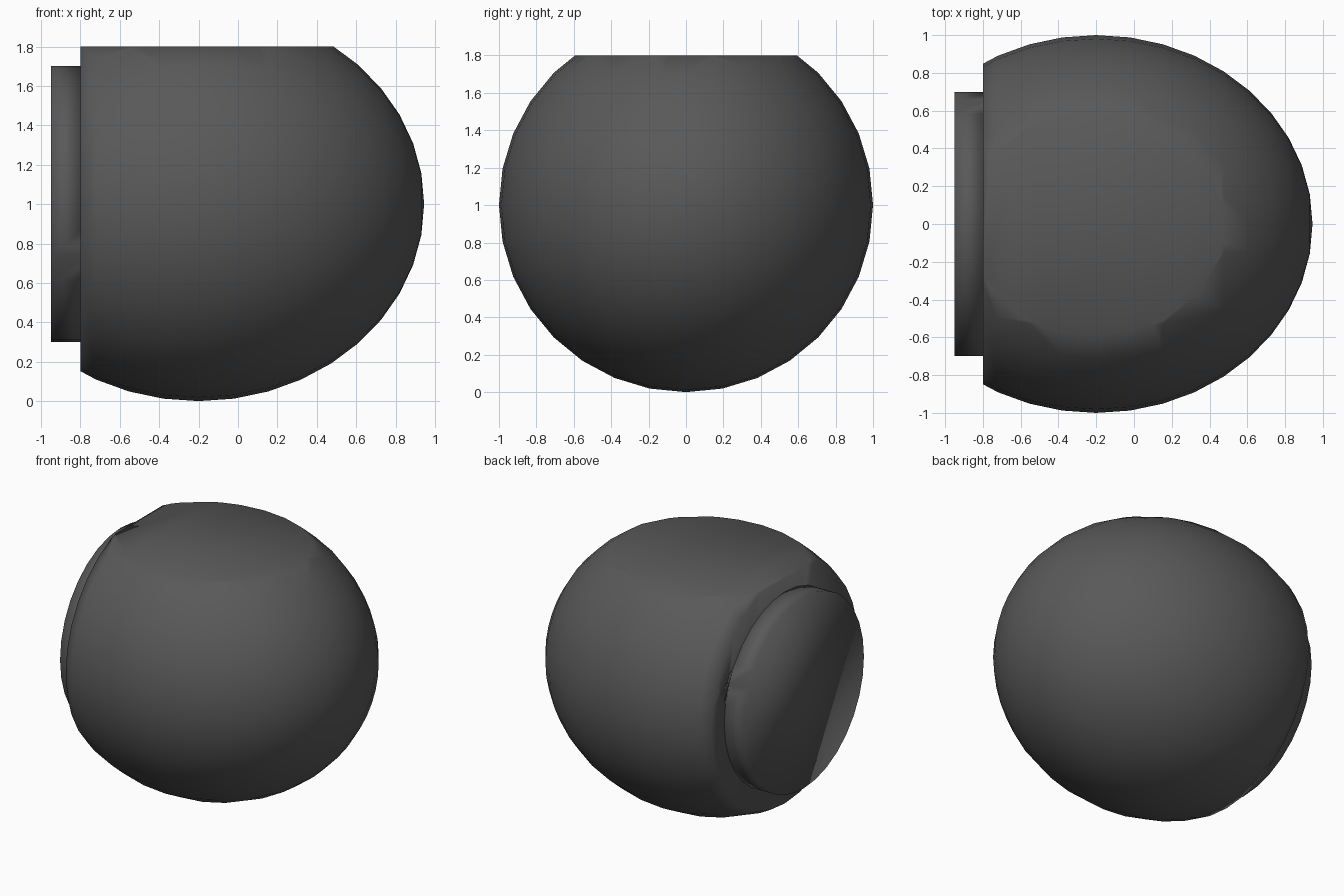
import bpy, bmesh, math
from mathutils import Matrix, Vector

if "Cube" in bpy.data.objects:
    bpy.data.objects.remove(bpy.data.objects["Cube"])

bm = bmesh.new()

# rounded body: ellipsoid with its poles along x
shape = (Matrix.Translation((-0.2, 0, 1)) @ Matrix.Diagonal((1.145, 1, 1, 1))
         @ Matrix.Rotation(math.pi / 2, 4, 'Y'))
bmesh.ops.create_uvsphere(bm, u_segments=32, v_segments=20, radius=1, matrix=shape)


def slice_off(co, normal):
    """Cut away everything on the normal's side; return the open rim edges."""
    geom = bm.verts[:] + bm.edges[:] + bm.faces[:]
    bmesh.ops.bisect_plane(bm, geom=geom, dist=1e-5, plane_co=co,
                           plane_no=normal, clear_outer=True)
    return [e for e in bm.edges if e.is_boundary]


# flat top
bmesh.ops.holes_fill(bm, edges=slice_off((0, 0, 1.8), (0, 0, 1)), sides=0)

# flat side, with a flange down to the round plug
rim = slice_off((-0.8, 0, 0), (-1, 0, 0))
turn = Matrix.Rotation(math.pi / 2, 4, 'Y')
ring = bmesh.ops.create_circle(bm, segments=32, radius=0.7, cap_ends=False,
                               matrix=Matrix.Translation((-0.8, 0, 1)) @ turn)['verts']
ring_edges = list({e for v in ring for e in v.link_edges})
bmesh.ops.bridge_loops(bm, edges=rim + ring_edges)

# short round plug
new = bmesh.ops.extrude_edge_only(bm, edges=ring_edges)['geom']
plug = [g for g in new if isinstance(g, bmesh.types.BMVert)]
bmesh.ops.translate(bm, verts=plug, vec=Vector((-0.15, 0, 0)))
bmesh.ops.holes_fill(bm, edges=[e for e in bm.edges if e.is_boundary], sides=0)

bmesh.ops.recalc_face_normals(bm, faces=bm.faces[:])
for f in bm.faces:
    f.smooth = True

mesh = bpy.data.meshes.new("rounded_body")
bm.to_mesh(mesh)
bm.free()
body = bpy.data.objects.new("rounded_body", mesh)
bpy.context.collection.objects.link(body)

dark = bpy.data.materials.new("dark_grey")
dark.diffuse_color = (0.1, 0.1, 0.1, 1)
dark.use_nodes = True
dark.node_tree.nodes["Principled BSDF"].inputs["Base Color"].default_value = dark.diffuse_color
mesh.materials.append(dark)
